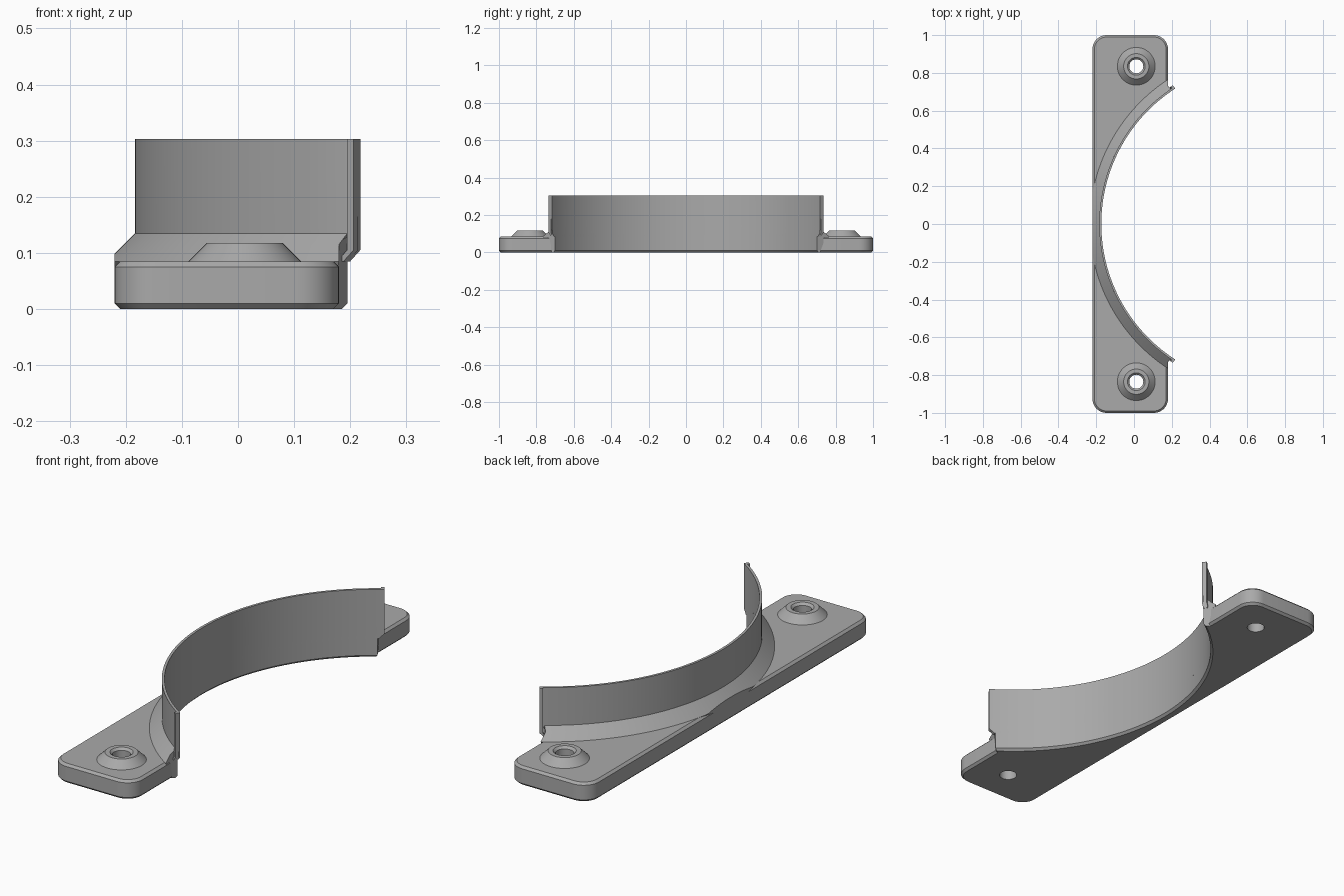
import bpy, bmesh, math

cube = bpy.data.objects.get("Cube")
if cube:
    bpy.data.objects.remove(cube, do_unlink=True)

CX = 0.68                      # centre of the curved wall
BACK, FRONT = -0.22, 0.18      # plate sides
BOSS_X, BOSS_Y = 0.012, 0.835

grey = bpy.data.materials.new("plain grey")
grey.use_nodes = True
grey.diffuse_color = (0.4, 0.4, 0.4, 1)
grey.node_tree.nodes["Principled BSDF"].inputs["Base Color"].default_value = (0.4, 0.4, 0.4, 1)


def finish(name, bm):
    bmesh.ops.recalc_face_normals(bm, faces=bm.faces)
    mesh = bpy.data.meshes.new(name)
    bm.to_mesh(mesh)
    bm.free()
    mesh.materials.append(grey)
    obj = bpy.data.objects.new(name, mesh)
    bpy.context.collection.objects.link(obj)
    return obj


def smooth(obj):
    bpy.ops.object.select_all(action='DESELECT')
    obj.select_set(True)
    bpy.context.view_layer.objects.active = obj
    bpy.ops.object.shade_smooth_by_angle(angle=math.radians(25))


def sweep(name, profile, steps=96, width=None, side=1, clip=None):
    """Sweep (radius, z, end x) points round the wall centre; width limits it to the tip."""
    bm = bmesh.new()
    rings = []
    for i in range(steps + 1):
        ring = []
        for r, z, x_end in profile:
            end = math.acos((CX - x_end) / r)
            start = end - width / r if width else -end
            a = start + (end - start) * i / steps
            ring.append(bm.verts.new((CX - r * math.cos(a), side * r * math.sin(a), z)))
        rings.append(ring)
    n = len(profile)
    for a, b in zip(rings, rings[1:]):
        for k in range(n):
            bm.faces.new((a[k], a[(k + 1) % n], b[(k + 1) % n], b[k]))
    bm.faces.new(rings[0])
    bm.faces.new(rings[-1])
    if clip is not None:
        cut = bmesh.ops.bisect_plane(bm, geom=bm.verts[:] + bm.edges[:] + bm.faces[:],
                                     plane_co=(clip, 0, 0), plane_no=(-1, 0, 0), clear_outer=True)
        edges = [e for e in cut["geom_cut"] if isinstance(e, bmesh.types.BMEdge)]
        bmesh.ops.holes_fill(bm, edges=edges)
    obj = finish(name, bm)
    smooth(obj)
    return obj


def turn(name, profile, x, y, steps=48):
    """Closed ring turned about a vertical axis."""
    bm = bmesh.new()
    rings = [[bm.verts.new((x + r * math.cos(t), y + r * math.sin(t), z)) for r, z in profile]
             for t in (2 * math.pi * i / steps for i in range(steps))]
    n = len(profile)
    for i, a in enumerate(rings):
        b = rings[(i + 1) % steps]
        for k in range(n):
            bm.faces.new((a[k], a[(k + 1) % n], b[(k + 1) % n], b[k]))
    obj = finish(name, bm)
    smooth(obj)


def cutter(radius, x, y, steps):
    bm = bmesh.new()
    bmesh.ops.create_cone(bm, cap_ends=True, segments=steps, radius1=radius, radius2=radius, depth=1)
    bmesh.ops.translate(bm, verts=bm.verts, vec=(x, y, 0))
    obj = finish("cutter", bm)
    obj.hide_render = True
    return obj


# Base plate: rounded corners, chamfered rims
bm = bmesh.new()
bmesh.ops.create_cube(bm, size=1)
for v in bm.verts:
    v.co = (FRONT if v.co.x > 0 else BACK, 2 * v.co.y, 0.085 if v.co.z > 0 else 0)
upright = [e for e in bm.edges if abs(e.verts[0].co.z - e.verts[1].co.z) > 0.01]
bmesh.ops.bevel(bm, geom=upright, offset=0.075, segments=10, profile=0.5, affect='EDGES')
rims = [e for e in bm.edges if abs(e.verts[0].co.z - e.verts[1].co.z) < 0.001]
bmesh.ops.bevel(bm, geom=rims, offset=0.01, segments=1, affect='EDGES')
plate = finish("base_plate", bm)

# Cut the curved bay and the two screw holes
bpy.ops.object.select_all(action='DESELECT')
bpy.context.view_layer.objects.active = plate
plate.select_set(True)
for cut in (cutter(0.87, CX, 0, 256), cutter(0.06, BOSS_X, BOSS_Y, 48),
            cutter(0.06, BOSS_X, -BOSS_Y, 48)):
    mod = plate.modifiers.new("cut", 'BOOLEAN')
    mod.operation = 'DIFFERENCE'
    mod.solver = 'EXACT'
    mod.object = cut
    bpy.ops.object.modifier_apply(modifier=mod.name)
    bpy.data.objects.remove(cut, do_unlink=True)
smooth(plate)

# Sloped foot joining wall and plate
sweep("wall_foot", [(0.863, 0, 0.185), (0.853, 0.01, 0.195), (0.853, 0.135, 0.195),
                    (0.864, 0.135, 0.195), (0.871, 0.128, 0.194), (0.877, 0.122, 0.185),
                    (0.884, 0.115, FRONT), (0.914, 0.085, FRONT), (0.9, 0.06, 0.175),
                    (0.88, 0.01, 0.178), (0.88, 0, 0.17)], clip=BACK)

# Thin curved wall with chamfered lower ends
sweep("curved_wall", [(0.853, 0.085, 0.2), (0.853, 0.105, 0.218), (0.853, 0.303, 0.218),
                      (0.864, 0.303, 0.212), (0.864, 0.105, 0.212), (0.864, 0.085, 0.194)])

# Narrow lips at the wall ends, and the screw bosses
for label, side in (("left", 1), ("right", -1)):
    sweep(label + "_wall_lip", [(0.86, 0.085, 0.196), (0.86, 0.105, 0.214), (0.86, 0.303, 0.214),
                                (0.874, 0.303, 0.206), (0.874, 0.105, 0.206), (0.874, 0.085, 0.188)],
          steps=2, width=0.014, side=side)
    turn(label + "_screw_boss", [(0.037, 0), (0.037, 0.108), (0.047, 0.118), (0.067, 0.118),
                                 (0.1, 0.085), (0.07, 0.08), (0.062, 0)], BOSS_X, side * BOSS_Y)
